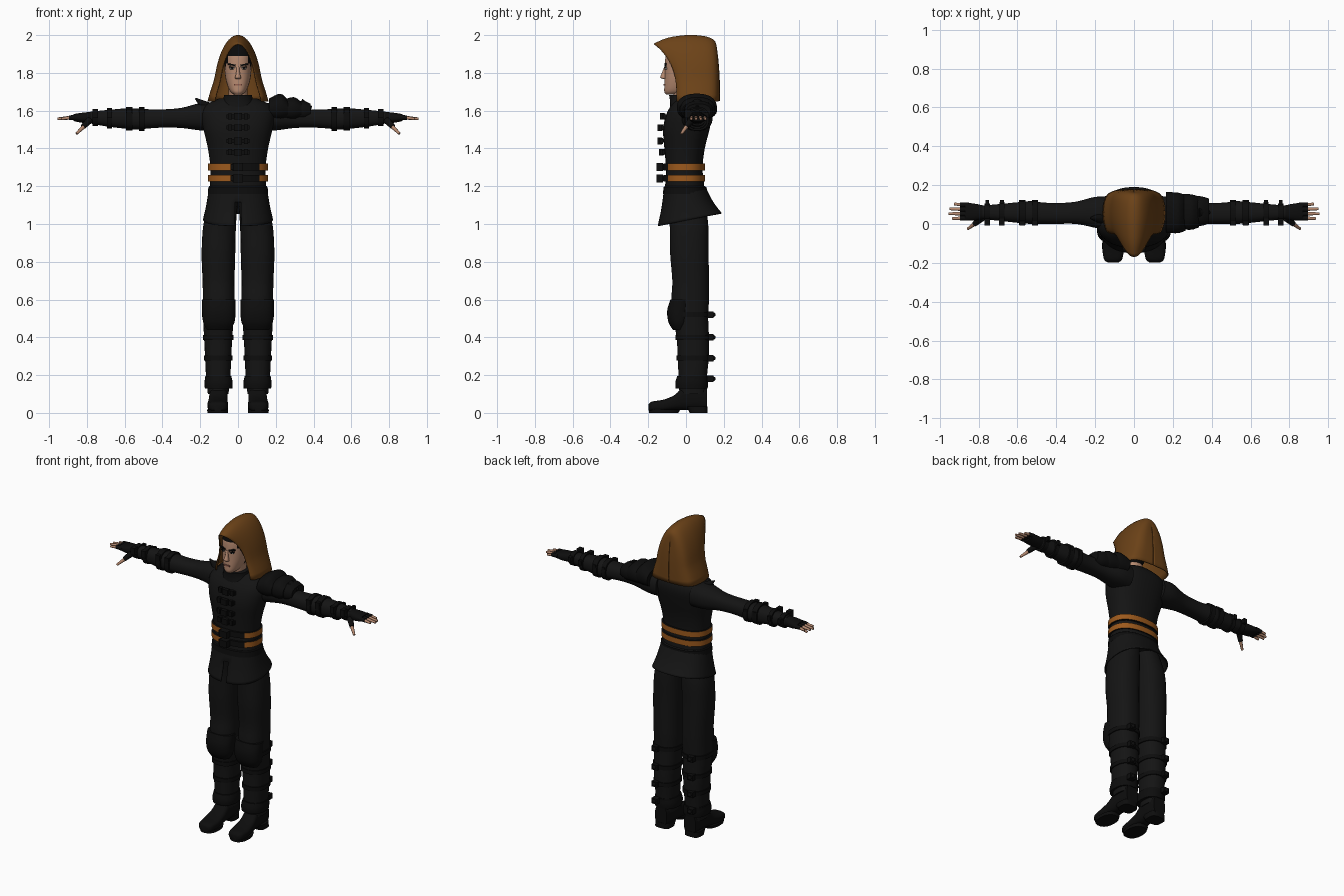
import bpy, bmesh, math
from mathutils import Vector, Matrix

if "Cube" in bpy.data.objects:
    bpy.data.objects.remove(bpy.data.objects["Cube"])

parts = []


def material(name, r, g, b):
    m = bpy.data.materials.new(name)
    m.use_nodes = True
    m.diffuse_color = (r, g, b, 1)
    bsdf = next(n for n in m.node_tree.nodes if n.type == 'BSDF_PRINCIPLED')
    bsdf.inputs["Base Color"].default_value = (r, g, b, 1)
    bsdf.inputs["Roughness"].default_value = 0.9
    return m


cloth = material("black_cloth", .007, .007, .007)
leather = material("black_leather", .004, .004, .004)
hood_brown = material("hood_brown", .15, .055, .009)
belt_orange = material("belt_orange", .33, .1, .012)
skin = material("skin", .46, .25, .16)
lip = material("lip", .3, .12, .08)
hair_black = material("hair_black", .003, .003, .003)
eye_white = material("eye_white", .5, .47, .43)


def finish(name, bm, mats, mirror=False, rule=None):
    """Turn a bmesh into a named object, colouring faces by a rule."""
    bmesh.ops.recalc_face_normals(bm, faces=bm.faces)
    mats = mats if isinstance(mats, list) else [mats]
    for f in bm.faces:
        if rule:
            f.material_index = rule(f.calc_center_median())
    mesh = bpy.data.meshes.new(name)
    bm.to_mesh(mesh)
    bm.free()
    for m in mats:
        mesh.materials.append(m)
    ob = bpy.data.objects.new(name, mesh)
    bpy.context.collection.objects.link(ob)
    if mirror:
        ob.modifiers.new("Mirror", 'MIRROR')
    parts.append(ob)
    return ob


def smooth_rows(rows, k):
    """Smooth curve through the given section rows."""
    rows = [Vector(r) for r in rows]
    out = []
    for i in range(len(rows) - 1):
        b, c = rows[i], rows[i + 1]
        a, d = rows[max(i - 1, 0)], rows[min(i + 2, len(rows) - 1)]
        for s in range(k):
            t = s / k
            out.append((2*b + (c - a)*t + (2*a - 5*b + 4*c - d)*t*t
                        + (3*b - a - 3*c + d)*t**3) / 2)
    return out + [rows[-1]]


ORDER = {'z': (1, 2, 0), 'x': (0, 1, 2), 'y': (1, 0, 2)}


def loft_mesh(rows, axis='z', k=4, n=28, power=.85):
    """Rows are (position along axis, low, high, low, high)."""
    bm = bmesh.new()
    rings = []
    for p, a0, a1, b0, b1 in smooth_rows(rows, k):
        ring = []
        for j in range(n):
            t = math.tau * (j + .5) / n
            c, s = (math.copysign(abs(v)**power, v) for v in (math.cos(t), math.sin(t)))
            v = (p, (a0 + a1)/2 + c*(a1 - a0)/2, (b0 + b1)/2 + s*(b1 - b0)/2)
            ring.append(bm.verts.new([v[q] for q in ORDER[axis]]))
        rings.append(ring)
    for r, q in zip(rings, rings[1:]):
        for j in range(n):
            bm.faces.new((r[j], r[(j+1) % n], q[(j+1) % n], q[j]))
    bm.faces.new(rings[0])
    bm.faces.new(rings[-1])
    return bm


def loft(name, rows, mats, axis='z', mirror=False, rule=None, **kw):
    return finish(name, loft_mesh(rows, axis, **kw), mats, mirror, rule)


def sym(rows):
    return [(z, -w, w, f, b) for z, w, f, b in rows]


def band(name, rows, pos, width, grow, mat, axis):
    """Strap that hugs a lofted limb at one position."""
    dense = smooth_rows(rows, 8)
    r = min(dense, key=lambda v: abs(v[0] - pos))
    ring = (r[1] - grow, r[2] + grow, r[3] - grow, r[4] + grow)
    loft(name, [(pos - width/2, *ring), (pos + width/2, *ring)], mat, axis, True, k=1)


def box(name, at, size, mat, mirror=False, turn=0, axis='Y'):
    bm = bmesh.new()
    m = Matrix.Translation(at) @ Matrix.Rotation(turn, 4, axis) @ Matrix.Diagonal((*size, 1))
    bmesh.ops.create_cube(bm, size=1, matrix=m)
    return finish(name, bm, mat, mirror)


def ball(name, at, size, mat, mirror=False):
    bm = bmesh.new()
    m = Matrix.Translation(at) @ Matrix.Diagonal((*size, 1))
    bmesh.ops.create_uvsphere(bm, u_segments=20, v_segments=12, radius=1, matrix=m)
    return finish(name, bm, mat, mirror)


def rod(name, p, q, r0, r1, mat, mirror=True):
    p, q = Vector(p), Vector(q)
    bm = bmesh.new()
    m = Matrix.Translation((p + q)/2) @ (q - p).to_track_quat('Z', 'Y').to_matrix().to_4x4()
    bmesh.ops.create_cone(bm, cap_ends=True, segments=10, radius1=r0, radius2=r1,
                          depth=(q - p).length, matrix=m)
    return finish(name, bm, mat, mirror)


# Head with hair painted by position
loft("head", sym([(1.685, .02, -.105, -.03), (1.70, .04, -.115, .02), (1.73, .055, -.115, .05),
                  (1.78, .068, -.113, .08), (1.85, .072, -.112, .09), (1.9, .07, -.105, .09),
                  (1.94, .05, -.08, .07), (1.955, .02, -.04, .04)]), [skin, hair_black],
     rule=lambda c: int(c.z > 1.893 or c.y > -.01 or (abs(c.x) > .058 and c.z > 1.83)))
loft("nose", sym([(1.768, .014, -.122, -.1), (1.776, .016, -.137, -.1),
                  (1.80, .010, -.128, -.1), (1.835, .007, -.114, -.1)]), skin, n=12)
box("mouth", (0, -.115, 1.737), (.04, .008, .009), lip)
box("eyebrow", (.033, -.108, 1.843), (.042, .012, .009), hair_black, True, -.18)
ball("eye", (.031, -.105, 1.823), (.013, .008, .006), eye_white, True)
ball("pupil", (.031, -.109, 1.824), (.006, .006, .006), hair_black, True)
box("eyelid", (.031, -.109, 1.830), (.034, .009, .005), hair_black, True)
loft("neck", sym([(1.6, .05, -.06, .05), (1.72, .05, -.07, .05)]), skin, k=1)
loft("collar", sym([(1.6, .1, -.085, .09), (1.65, .08, -.085, .07), (1.682, .075, -.09, .06)]), cloth)

# Hood made of arches running from the brow to the back of the head
hood_rows = [(-.17, -.05, .125, 1.955), (-.10, -.03, .145, 1.985), (0, .03, .16, 2.0),
             (.08, .1, .158, 1.997), (.13, .15, .14, 1.985), (.155, .172, .1, 1.965),
             (.163, .178, .05, 1.935), (.164, .18, .002, 1.91)]
bm = bmesh.new()
arches = []
for top_y, low_y, w, top in smooth_rows(hood_rows, 3):
    arch = []
    for j in range(33):
        a = math.pi * j / 32
        s = math.sin(a)
        arch.append(bm.verts.new((w*math.cos(a)*(1 - .18*min(1, 3*s)),
                                  low_y + (top_y - low_y)*s**3, 1.65 + (top - 1.65)*s)))
    arches.append(arch)
for p, q in zip(arches, arches[1:]):
    for j in range(32):
        bm.faces.new((p[j], p[j+1], q[j+1], q[j]))
hood = finish("hood", bm, hood_brown)
thick = hood.modifiers.new("Thickness", 'SOLIDIFY')
thick.thickness = .007

# Jacket
loft("jacket", sym([(1.14, .153, -.115, .105), (1.22, .148, -.11, .095), (1.3, .147, -.107, .088),
                    (1.4, .16, -.115, .1), (1.5, .183, -.122, .125), (1.58, .195, -.105, .14),
                    (1.63, .17, -.078, .13), (1.665, .1, -.05, .1)]), cloth)

# Flared skirt, hem higher at the back, slit at the front
bm = loft_mesh(sym([(1.02, .185, -.15, .19), (1.1, .168, -.13, .145), (1.2, .153, -.115, .102)]), n=48)
for v in bm.verts:
    v.co.z += .2 * v.co.y * (1.2 - v.co.z) / .18
slit = [f for f in bm.faces if len(f.verts) > 4 or
        (abs(f.calc_center_median().x) < .006 and f.calc_center_median().y < 0
         and f.calc_center_median().z < 1.12)]
bmesh.ops.delete(bm, geom=slit, context='FACES')
skirt = finish("jacket_skirt", bm, cloth)
skirt.modifiers.new("Thickness", 'SOLIDIFY').thickness = .006
loft("hip_belt", sym([(1.16, .16, -.122, .112), (1.195, .158, -.12, .11)]), leather, k=1)

# Orange waist belts with a black front section and buckles
for z in (1.242, 1.302):
    loft("waist_belt", sym([(z - .018, .158, -.12, .102), (z + .018, .158, -.12, .102)]),
         [belt_orange, leather], k=1, n=64,
         rule=lambda c: int(c.y < 0 and -.035 < c.x < .115))
    box("belt_buckle", (0, -.138, z), (.055, .035, .042), leather)
    box("belt_tab", (-.03, -.13, z), (.02, .025, .03), leather)

# Chest straps and buckles
for z, y in ((1.57, -.112), (1.51, -.125), (1.44, -.127), (1.38, -.118)):
    box("chest_strap", (0, y, z), (.12, .016, .022), leather)
    box("chest_buckle", (.0, y - .013, z), (.04, .024, .036), leather)
    box("chest_buckle_end", (.042, y - .006, z), (.02, .02, .032), leather, True)

# Arms, gloves and fingers
arm_rows = [(.12, -.04, .14, 1.49, 1.64), (.2, -.02, .14, 1.495, 1.64), (.3, .0, .115, 1.508, 1.615),
            (.4, .0, .108, 1.51, 1.607), (.48, .0, .112, 1.505, 1.608), (.53, .0, .118, 1.5, 1.612),
            (.6, .006, .112, 1.505, 1.612), (.7, .017, .102, 1.517, 1.603), (.78, .025, .095, 1.532, 1.595)]
loft("arm", arm_rows, cloth, 'x', True)
for x, w in ((.51, .03), (.575, .035), (.68, .025), (.755, .03)):
    band("arm_strap", arm_rows, x, w, .008, leather, 'x')
    box("arm_buckle", (x, .01, 1.585), (.028, .035, .045), leather, True)
    box("arm_buckle_back", (x, .108, 1.575), (.02, .03, .03), leather, True)
loft("glove", [(.76, .028, .092, 1.535, 1.595), (.82, .018, .105, 1.535, 1.59),
               (.87, .018, .11, 1.545, 1.582)], leather, 'x', True)
for i, reach in enumerate((.935, .955, .95, .925)):
    y = .03 + .023 * i
    rod("finger_sleeve", (.85, y, 1.565), (.895, y, 1.563), .013, .012, leather)
    rod("finger", (.88, y, 1.564), (reach, y + .002*(i - 1), 1.557), .010, .007, skin)
rod("thumb_sleeve", (.785, .03, 1.55), (.82, .0, 1.515), .019, .014, leather)
rod("thumb", (.81, .008, 1.522), (.855, -.025, 1.478), .012, .007, skin)

# Layered armour on the left shoulder, small point on the right
for x, drop in ((.165, 0), (.235, .018), (.285, .038)):
    loft("shoulder_plate", [(x, -.045 + drop, .165 - drop/2, 1.55, 1.665 - drop/2),
                            (x + .06, -.048 + drop, .162 - drop/2, 1.545, 1.69 - drop),
                            (x + .1, -.035 + drop, .15 - drop/2, 1.56, 1.655 - drop/2)], leather, 'x')
rod("shoulder_tip", (.33, .06, 1.635), (.39, .06, 1.615), .03, .008, leather, False)
rod("right_shoulder_point", (-.17, .03, 1.62), (-.225, .03, 1.665), .03, .004, leather, False)

# Legs
leg_rows = [(1.12, .0, .15, -.1, .1), (1.0, .01, .183, -.087, .118), (.85, .014, .193, -.085, .12),
            (.7, .018, .188, -.073, .122), (.6, .017, .186, -.078, .122), (.5, .022, .185, -.07, .118),
            (.4, .03, .18, -.05, .122), (.3, .035, .175, -.045, .122), (.2, .04, .17, -.04, .112),
            (.1, .05, .16, -.035, .108)]
loft("leg", leg_rows, cloth, mirror=True)
loft("knee_guard", [(.44, .04, .165, -.07, .0), (.48, .018, .185, -.093, .02),
                    (.54, .012, .19, -.1, .03), (.6, .012, .19, -.083, .03)], leather, mirror=True)
for z in (.52, .4, .29, .18):
    band("leg_strap", leg_rows, z, .026, .006, leather, 'z')
    box("leg_buckle", (.128, .128, z), (.04, .034, .034), leather, True)
    ball("leg_buckle_stud", (.128, .145, z), (.012, .012, .012), leather, True)
loft("boot_cuff", [(.13, .03, .176, -.055, .115), (.16, .028, .178, -.057, .118),
                   (.195, .035, .173, -.047, .115)], leather, mirror=True)

# Boots with sole and heel
loft("boot", [(-.198, .08, .135, .012, .045), (-.18, .06, .155, .008, .06), (-.12, .052, .162, .008, .07),
              (-.06, .055, .157, .015, .095), (-.01, .055, .152, .015, .14), (.06, .055, .15, .015, .15),
              (.11, .062, .146, .015, .14)], leather, 'y', True, power=.7)
loft("sole", [(.0, .053, .162, -.196, -.04), (.018, .053, .164, -.198, -.03)], leather, mirror=True, k=1)
loft("heel", [(.0, .055, .158, .02, .113), (.035, .053, .158, .0, .113)], leather, mirror=True, k=1, power=.6)

# Smooth shading with sharp creases kept
bpy.ops.object.select_all(action='DESELECT')
for ob in parts:
    ob.select_set(True)
bpy.context.view_layer.objects.active = parts[0]
bpy.ops.object.shade_smooth_by_angle(angle=math.radians(40))
